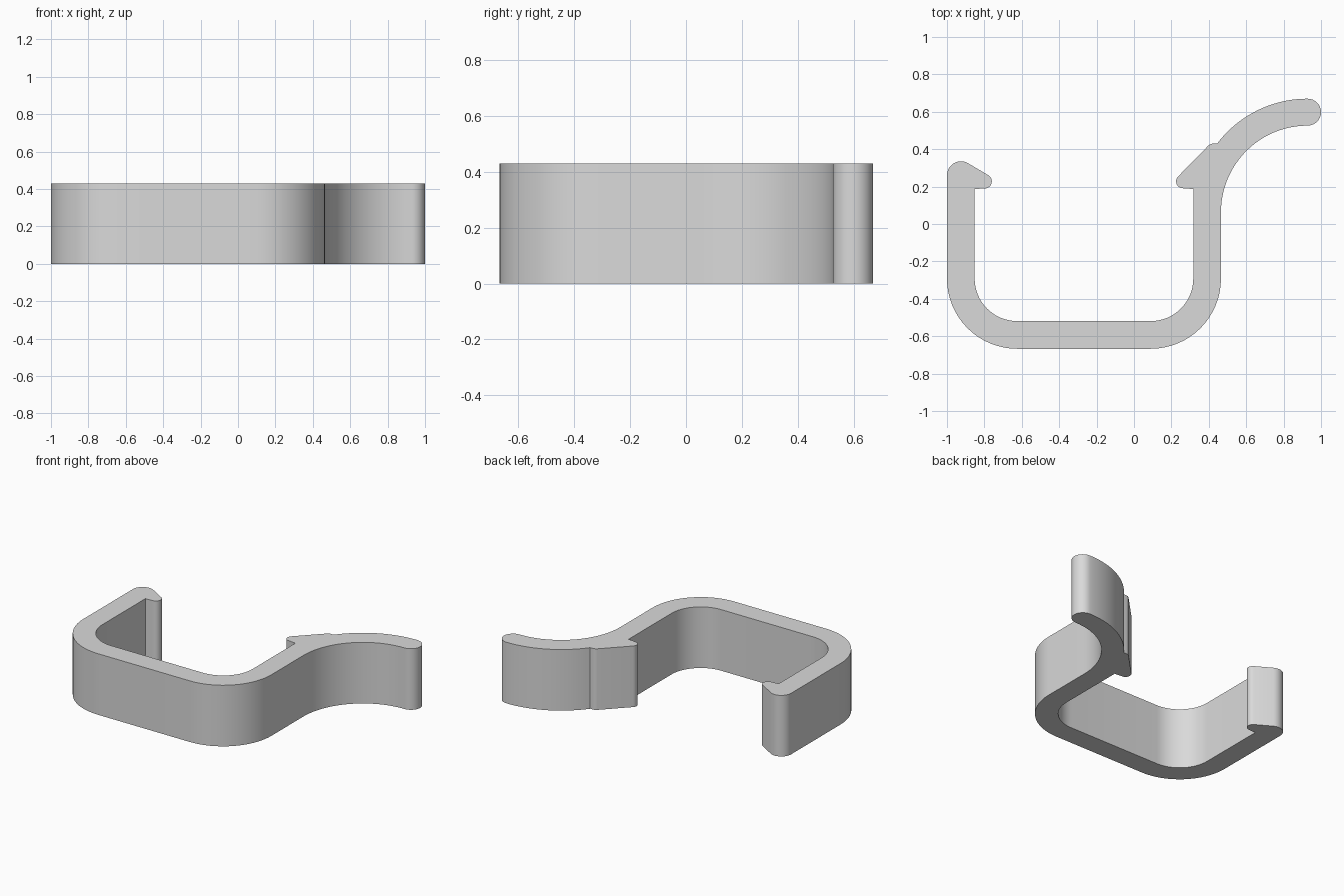
import bpy
import bmesh
from math import cos, sin, radians

cube = bpy.data.objects.get("Cube")
if cube:
    bpy.data.objects.remove(cube, do_unlink=True)

HEIGHT = 0.43
LEFT, RIGHT, FRONT = -1.0, 0.465, -0.667   # outer faces of the channel
WALL = 0.148
R_OUT = 0.375                              # outer corner radius
R_IN = R_OUT - WALL
CORNER_Y = FRONT + R_OUT
ARM_X, ARM_Y, ARM_IN, ARM_OUT = 0.928, 0.063, 0.463, 0.607
TIP = (ARM_OUT - ARM_IN) / 2


def arc(cx, cy, r, start, end, steps=16):
    """Points along an arc, angles in degrees."""
    angles = [radians(start + (end - start) * i / steps) for i in range(steps + 1)]
    return [(cx + r * cos(a), cy + r * sin(a)) for a in angles]


# Outer side of the channel
outline = arc(LEFT + R_OUT, CORNER_Y, R_OUT, 180, 270)
outline += arc(RIGHT - R_OUT, CORNER_Y, R_OUT, 270, 360)

# Curved lever arm with a rounded tip
outline += arc(ARM_X, ARM_Y, ARM_IN, 180, 90, 24)
outline += arc(ARM_X, ARM_Y + ARM_IN + TIP, TIP, -90, 90)[1:]
outline += arc(ARM_X, ARM_Y, ARM_OUT, 90, 142.8, 20)[1:]

# Right barb
outline += arc(0.425, 0.39, 0.04, 90, 135, 6)
outline += arc(0.262, 0.228, 0.037, 135, 270, 10)
outline += [(RIGHT - WALL, 0.187)]

# Inner side of the channel
outline += arc(RIGHT - R_OUT, CORNER_Y, R_IN, 0, -90)
outline += arc(LEFT + R_OUT, CORNER_Y, R_IN, 270, 180)

# Left barb
outline += [(LEFT + WALL, 0.187)]
outline += arc(-0.798, 0.228, 0.038, -90, 60, 10)
outline += arc(-0.925, 0.26, 0.075, 60, 180, 14)

# Extrude the outline into the solid clip
bm = bmesh.new()
base = bm.faces.new([bm.verts.new((x, y, 0)) for x, y in outline])
top = bmesh.ops.extrude_face_region(bm, geom=[base], use_keep_orig=True)
bmesh.ops.translate(bm, vec=(0, 0, HEIGHT),
                    verts=[v for v in top["geom"] if isinstance(v, bmesh.types.BMVert)])
bmesh.ops.recalc_face_normals(bm, faces=bm.faces)
mesh = bpy.data.meshes.new("snap_clip")
bm.to_mesh(mesh)
bm.free()
clip = bpy.data.objects.new("snap_clip", mesh)
bpy.context.collection.objects.link(clip)

# Plain grey plastic
grey = bpy.data.materials.new("light grey")
grey.use_nodes = True
colour = (0.7, 0.7, 0.7, 1)
grey.diffuse_color = colour
grey.node_tree.nodes["Principled BSDF"].inputs["Base Color"].default_value = colour
mesh.materials.append(grey)

# Smooth curved walls, keep the rims sharp
bpy.ops.object.select_all(action="DESELECT")
clip.select_set(True)
bpy.context.view_layer.objects.active = clip
bpy.ops.object.shade_smooth_by_angle(angle=radians(25))
